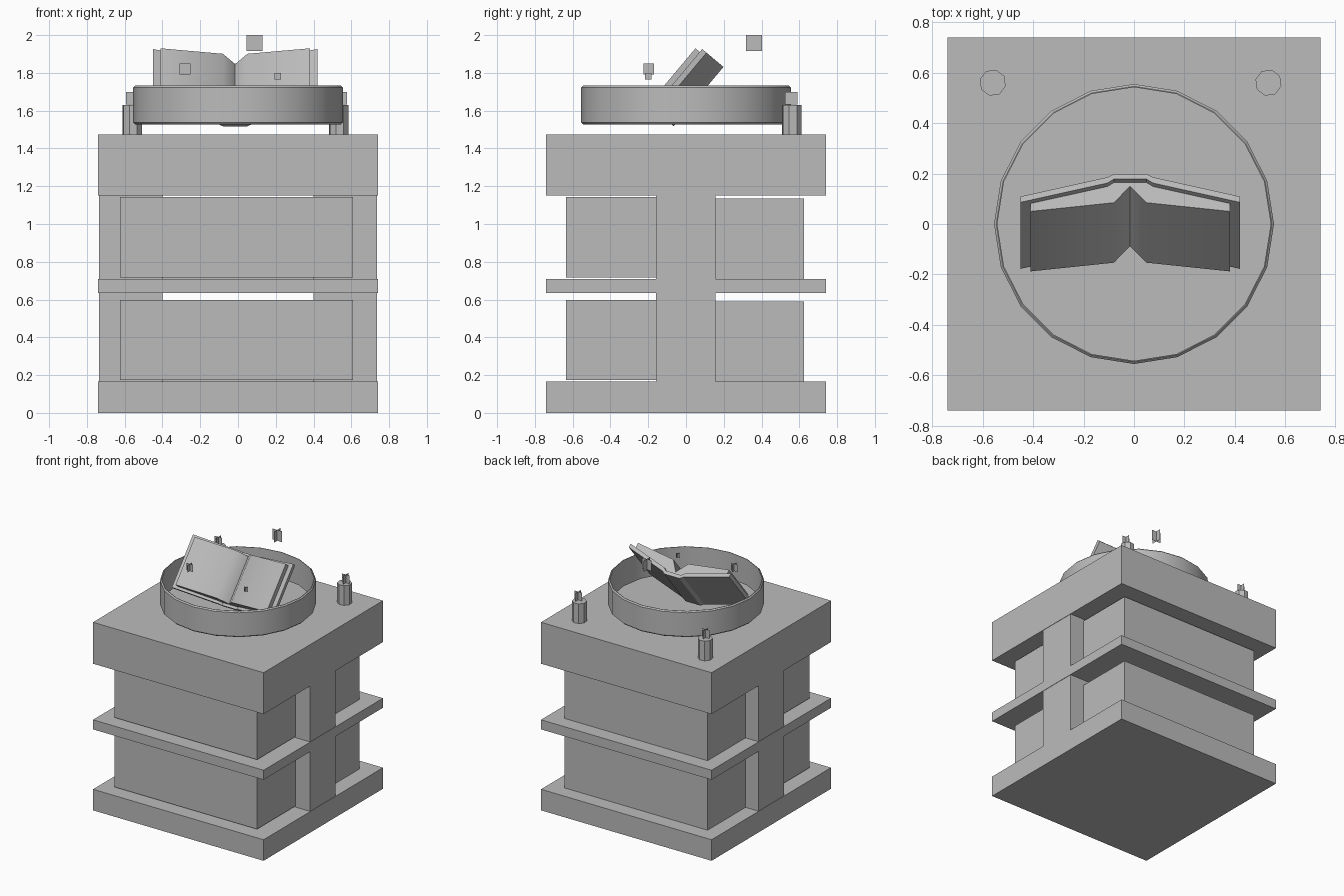
import bpy, bmesh, math
from mathutils import Matrix, Vector

cube = bpy.data.objects.get("Cube")
if cube:
    bpy.data.objects.remove(cube, do_unlink=True)

grey = bpy.data.materials.new("plain_grey")
grey.use_nodes = True
grey.diffuse_color = (0.5, 0.5, 0.5, 1)
grey.node_tree.nodes["Principled BSDF"].inputs["Base Color"].default_value = (0.5, 0.5, 0.5, 1)


def finish(name, bm, smooth=None, fix_normals=True):
    if fix_normals:
        bmesh.ops.recalc_face_normals(bm, faces=bm.faces)
    mesh = bpy.data.meshes.new(name)
    bm.to_mesh(mesh)
    bm.free()
    mesh.materials.append(grey)
    obj = bpy.data.objects.new(name, mesh)
    bpy.context.collection.objects.link(obj)
    if smooth:
        bpy.ops.object.select_all(action='DESELECT')
        obj.select_set(True)
        bpy.context.view_layer.objects.active = obj
        bpy.ops.object.shade_smooth_by_angle(angle=math.radians(smooth))
    return obj


def box(name, xs, ys, zs):
    bm = bmesh.new()
    lo, hi = Vector((xs[0], ys[0], zs[0])), Vector((xs[1], ys[1], zs[1]))
    size = Matrix.Diagonal((*(hi - lo), 1))
    bmesh.ops.create_cube(bm, size=1, matrix=Matrix.Translation((lo + hi) / 2) @ size)
    finish(name, bm)


def crossed_planes(name, centre, size):
    # two upright square cards crossing at the middle
    bm = bmesh.new()
    h = size / 2
    for d in (Vector((h, 0, 0)), Vector((0, h, 0))):
        up = Vector((0, 0, h))
        corners = (-d - up, d - up, d + up, -d + up)
        bm.faces.new([bm.verts.new(Vector(centre) + c) for c in corners])
    finish(name, bm, fix_normals=False)


def lathe_loop(name, profile, sides):
    # closed (radius, z) profile turned about the z axis
    bm = bmesh.new()
    rings = []
    for i in range(sides):
        a = math.tau * i / sides
        rings.append([bm.verts.new((r * math.cos(a), r * math.sin(a), z)) for r, z in profile])
    n = len(profile)
    for i in range(sides):
        a, b = rings[i], rings[(i + 1) % sides]
        for j in range(n):
            k = (j + 1) % n
            bm.faces.new((a[j], b[j], b[k], a[k]))
    finish(name, bm, smooth=30)


# Slabs
side = (-0.74, 0.74)
box("base_slab", side, side, (0, 0.165))
box("middle_shelf", side, side, (0.635, 0.71))
box("top_slab", side, side, (1.15, 1.475))

# Front and back blocks on both storeys
for level, z in (("lower", 0.165), ("upper", 0.71)):
    box(level + "_front_block", (-0.625, 0.61), (-0.635, -0.16), (z + 0.008, z + 0.433))
    box(level + "_back_block", (-0.625, 0.615), (0.155, 0.625), (z, z + 0.425))
    # Side posts
    top = 0.635 if level == "lower" else 1.15
    for label, s in (("left", 1), ("right", -1)):
        xs = sorted((0.4 * s, 0.737 * s))
        box(f"{level}_{label}_post", xs, (-0.16, 0.155), (z, top))

# Floating ring
lathe_loop("floating_ring", [(0.555, 1.537), (0.555, 1.723), (0.546, 1.732), (0.542, 1.732),
                             (0.542, 1.528), (0.546, 1.528)], 20)

# Open book, tilted back: profile is (half width, depth), mirrored about the spine
slant = math.radians(50)
c, s = math.cos(slant), math.sin(slant)
tilt = Matrix(((1, 0, 0, -0.015), (0, -c, s, 0.05), (0, -s, -c, 1.93), (0, 0, 0, 1)))


def book_part(name, front, back, start, end, smooth=None):
    # front and back run from the spine outwards
    def full(line):
        return [(-u, w) for u, w in reversed(line) if u] + list(line)
    outline = full(front) + full(back)[::-1]
    bm = bmesh.new()
    face = bm.faces.new([bm.verts.new(tilt @ Vector((u, start, w))) for u, w in outline])
    ext = bmesh.ops.extrude_face_region(bm, geom=[face])
    moved = [v for v in ext["geom"] if isinstance(v, bmesh.types.BMVert)]
    bmesh.ops.translate(bm, verts=moved, vec=tilt.to_3x3() @ Vector((0, end - start, 0)))
    finish(name, bm, smooth)


book_part("book_cover",
          [(0.065, 0.15), (0.09, 0.13), (0.435, 0.03)],
          [(0.065, 0.177), (0.09, 0.16), (0.435, 0.06)], -0.02, 0.39)
book_part("book_pages",
          [(0, 0.13), (0.065, 0.045), (0.395, 0)],
          [(0.065, 0.149), (0.09, 0.129), (0.395, 0.041)], 0, 0.37, smooth=60)

# Candles with flames on the back corners
for label, x, fx in (("right", -0.56, -0.56), ("left", 0.533, 0.545)):
    bm = bmesh.new()
    place = Matrix.Translation((x, 0.56, 1.552)) @ Matrix.Rotation(math.radians(30), 4, 'Z')
    bmesh.ops.create_cone(bm, cap_ends=True, segments=8, radius1=0.053, radius2=0.053,
                          depth=0.155, matrix=place)
    finish(label + "_candle", bm)
    crossed_planes(label + "_flame", (fx, 0.557, 1.665), 0.065)

# Floating sparks
crossed_planes("large_spark", (0.088, 0.36, 1.958), 0.085)
crossed_planes("medium_spark", (-0.28, -0.197, 1.82), 0.057)
crossed_planes("small_spark", (0.21, -0.2, 1.782), 0.033)
